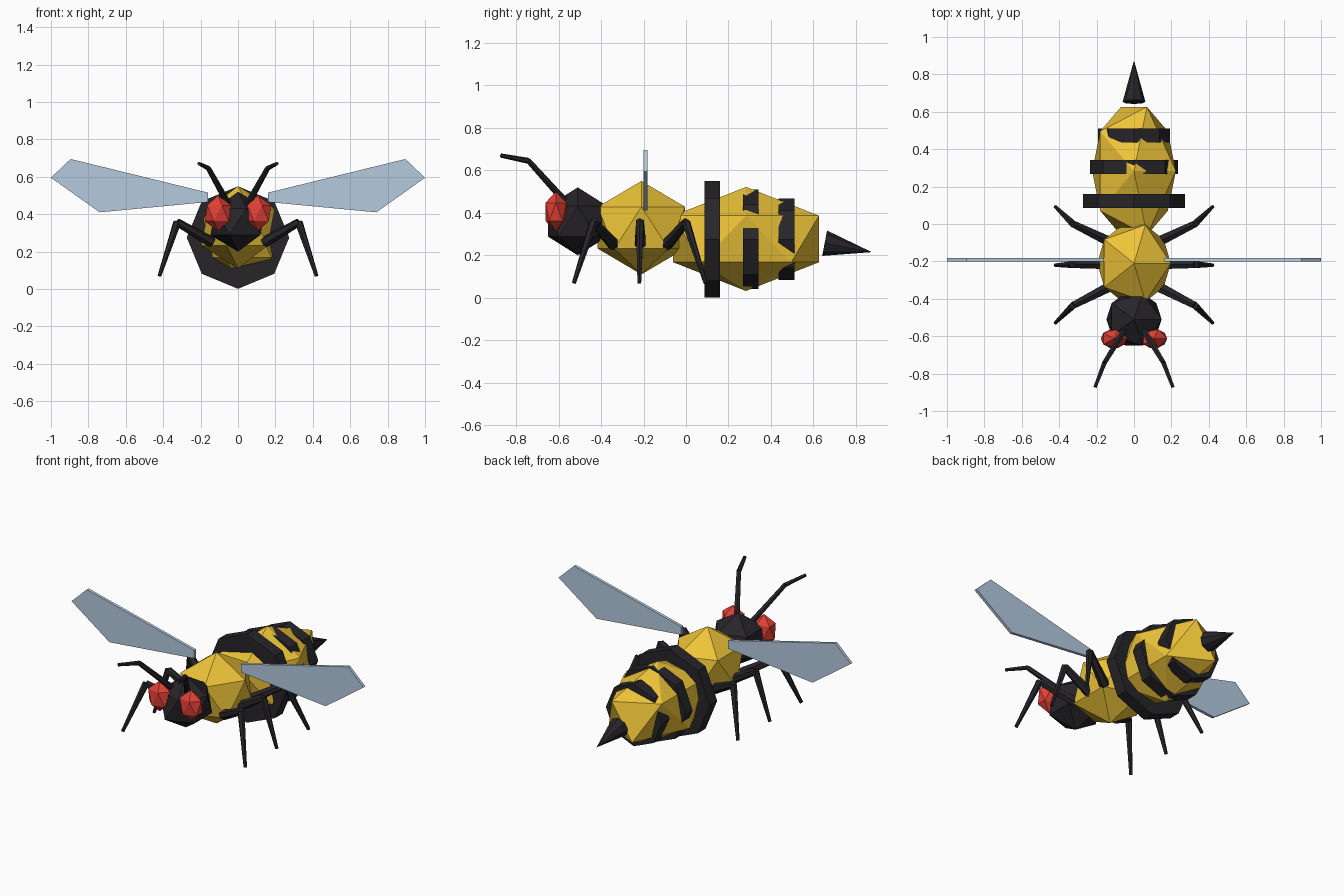
import bpy, bmesh, math
from mathutils import Vector

if "Cube" in bpy.data.objects:
    bpy.data.objects.remove(bpy.data.objects["Cube"])


def material(name, color):
    m = bpy.data.materials.new(name)
    m.diffuse_color = color
    m.use_nodes = True
    m.node_tree.nodes["Principled BSDF"].inputs["Base Color"].default_value = m.diffuse_color
    return m


YELLOW = material("yellow", (0.85, 0.55, 0.04, 1))
BLACK = material("black", (0.02, 0.018, 0.022, 1))
RED = material("red", (0.75, 0.05, 0.035, 1))
WING = material("wing_blue", (0.46, 0.60, 0.74, 0.8))


def finish(name, bm, mat):
    bmesh.ops.recalc_face_normals(bm, faces=bm.faces)
    me = bpy.data.meshes.new(name)
    bm.to_mesh(me)
    bm.free()
    me.materials.append(mat)
    ob = bpy.data.objects.new(name, me)
    bpy.context.collection.objects.link(ob)
    return ob


def gem(name, center, radii, mat):
    # 20-sided faceted ball, stretched per axis
    bm = bmesh.new()
    bmesh.ops.create_icosphere(bm, subdivisions=1, radius=1)
    bmesh.ops.scale(bm, vec=radii, verts=bm.verts)
    ob = finish(name, bm, mat)
    ob.location = center
    return ob


def add_rod(bm, a, b, r1, r2, sides):
    # tapered rod from a to b
    a, b = Vector(a), Vector(b)
    d = b - a
    new = bmesh.ops.create_cone(bm, cap_ends=True, segments=sides,
                                radius1=r1, radius2=r2, depth=d.length)["verts"]
    rot = d.to_track_quat('Z', 'Y').to_matrix()
    bmesh.ops.rotate(bm, matrix=rot, verts=new)
    bmesh.ops.translate(bm, vec=(a + b) / 2, verts=new)


def limb(name, points, radii, sides=6):
    bm = bmesh.new()
    for i in range(len(points) - 1):
        add_rod(bm, points[i], points[i + 1], radii[i], radii[i + 1], sides)
    return finish(name, bm, BLACK)


# body
gem("thorax", (0, -0.21, 0.33), (0.22, 0.242, 0.22), YELLOW)
gem("head", (0, -0.51, 0.36), (0.165, 0.165, 0.16), BLACK)
gem("abdomen", (0, 0.283, 0.277), (0.25, 0.404, 0.245), YELLOW)

# stripes around the abdomen
for i, (y, r) in enumerate([(0.123, 0.274), (0.305, 0.234), (0.473, 0.192)]):
    bm = bmesh.new()
    add_rod(bm, (0, y - 0.037, 0.275), (0, y + 0.037, 0.275), r, r, 8)
    finish(f"stripe_{i + 1}", bm, BLACK)

# stinger
bm = bmesh.new()
add_rod(bm, (0, 0.653, 0.257), (0, 0.875, 0.215), 0.061, 0, 8)
finish("stinger", bm, BLACK)

for side, s in (("left", 1), ("right", -1)):
    gem(f"{side}_eye", (s * 0.107, -0.613, 0.405), (0.079, 0.058, 0.095), RED)

    limb(f"{side}_antenna",
         [(s * 0.055, -0.575, 0.46), (s * 0.158, -0.742, 0.645), (s * 0.208, -0.872, 0.67)],
         [0.018, 0.014, 0.01])

    # legs: root, knee and foot
    for leg, root_y, knee_y, foot_y in (("front", -0.34, -0.435, -0.528),
                                        ("middle", -0.215, -0.217, -0.22),
                                        ("back", -0.09, 0.0, 0.092)):
        limb(f"{side}_{leg}_leg",
             [(s * 0.14, root_y, 0.25), (s * 0.325, knee_y, 0.357), (s * 0.42, foot_y, 0.07)],
             [0.03, 0.021, 0.01])

    # wing: flat plate with five corners
    bm = bmesh.new()
    outline = [(0.16, 0.465), (0.16, 0.515), (0.895, 0.695), (1.0, 0.595), (0.74, 0.41)]
    face = bm.faces.new([bm.verts.new((s * x, -0.2, z)) for x, z in outline])
    ext = bmesh.ops.extrude_face_region(bm, geom=[face])["geom"]
    bmesh.ops.translate(bm, vec=(0, 0.018, 0),
                        verts=[v for v in ext if isinstance(v, bmesh.types.BMVert)])
    finish(f"{side}_wing", bm, WING)
